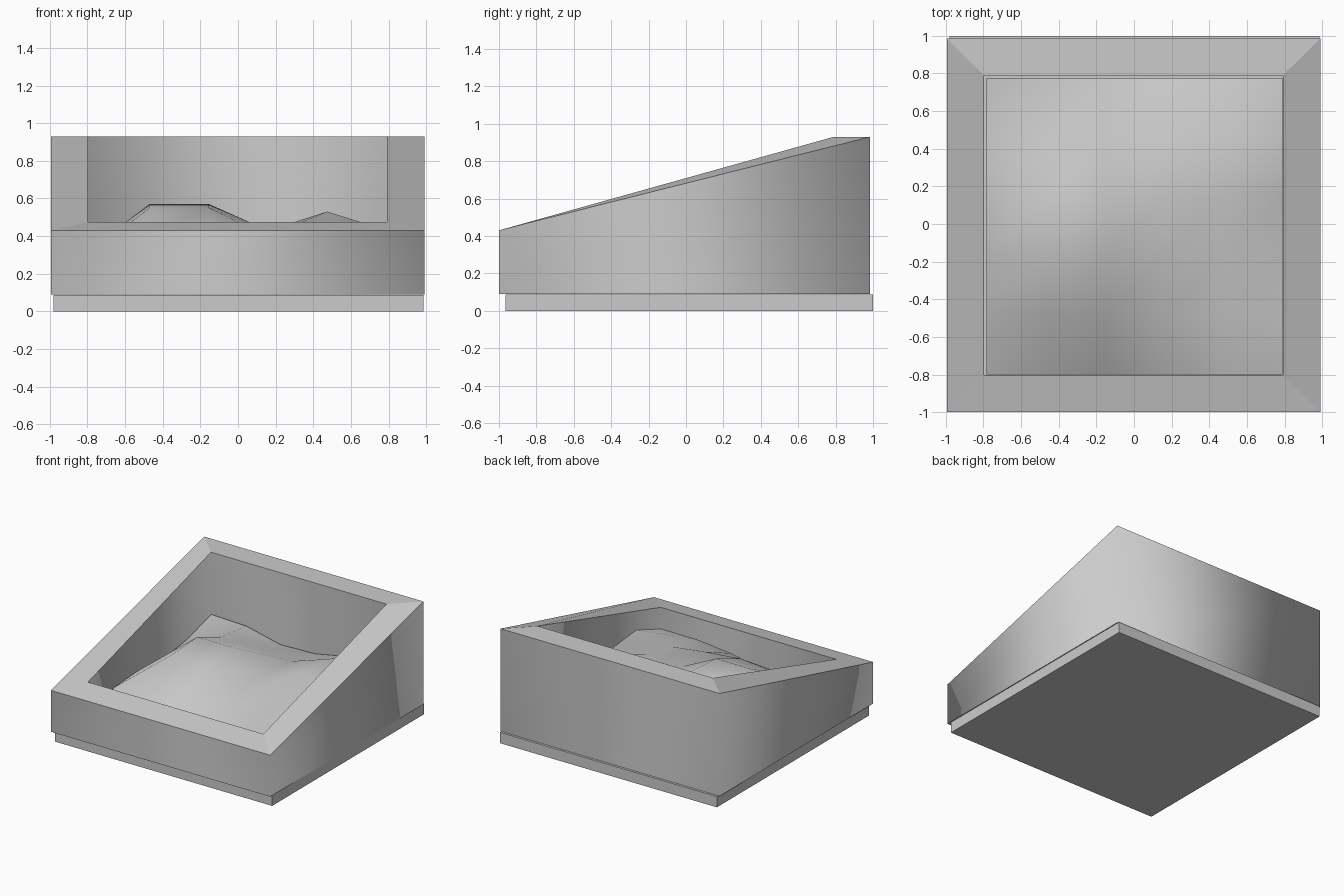
import bpy, bmesh

if "Cube" in bpy.data.objects:
    bpy.data.objects.remove(bpy.data.objects["Cube"])


def make_object(name, bm):
    bmesh.ops.recalc_face_normals(bm, faces=bm.faces)
    mesh = bpy.data.meshes.new(name)
    bm.to_mesh(mesh)
    bm.free()
    obj = bpy.data.objects.new(name, mesh)
    bpy.context.collection.objects.link(obj)
    return obj


def loop(bm, x0, x1, y0, y1, z_front, z_back):
    corners = [(x0, y0, z_front), (x1, y0, z_front), (x1, y1, z_back), (x0, y1, z_back)]
    return [bm.verts.new(c) for c in corners]


def bridge(bm, a, b, smooth):
    for i in range(4):
        j = (i + 1) % 4
        bm.faces.new((a[i], a[j], b[j], b[i])).smooth = smooth


# Base slab, slightly shifted to the back
bm = bmesh.new()
low = loop(bm, -0.98, 0.985, -0.965, 1.0, 0, 0)
high = loop(bm, -0.98, 0.985, -0.965, 1.0, 0.088, 0.088)
bridge(bm, low, high, False)
bm.faces.new(low)
bm.faces.new(high)
make_object("base_slab", bm)

# Sloped hollow frame: soft-shaded walls, flat rim and underside
OUTER = (-0.995, 0.99, -1.0, 0.985)
INNER = (-0.797, 0.792, -0.803, 0.79)
bm = bmesh.new()
rings = [loop(bm, *OUTER, 0.09, 0.09), loop(bm, *OUTER, 0.43, 0.93),
         loop(bm, *INNER, 0.475, 0.93), loop(bm, *INNER, 0.09, 0.09)]
for i in range(4):
    bridge(bm, rings[i], rings[(i + 1) % 4], i in (0, 2))
make_object("sloped_frame", bm)

# Uneven ground inside the frame, rows from front to back
HEIGHTS = [
    (0.25, 0.22, 0.21, 0.27, 0.30, 0.30),
    (0.31, 0.40, 0.43, 0.40, 0.36, 0.41),
    (0.33, 0.55, 0.55, 0.40, 0.42, 0.38),
    (0.30, 0.57, 0.57, 0.43, 0.53, 0.43),
    (0.345, 0.45, 0.45, 0.42, 0.52, 0.43),
    (0.43, 0.42, 0.35, 0.36, 0.42, 0.40),
]
bm = bmesh.new()
grid = [[bm.verts.new((-0.785 + 0.315 * i, -0.80 + 0.315 * j, z)) for i, z in enumerate(row)]
        for j, row in enumerate(HEIGHTS)]
for j in range(5):
    for i in range(5):
        bm.faces.new((grid[j][i], grid[j][i + 1], grid[j + 1][i + 1], grid[j + 1][i])).smooth = True
ground = make_object("ground_surface", bm)
if ground.data.polygons[0].normal.z < 0:
    ground.data.flip_normals()
